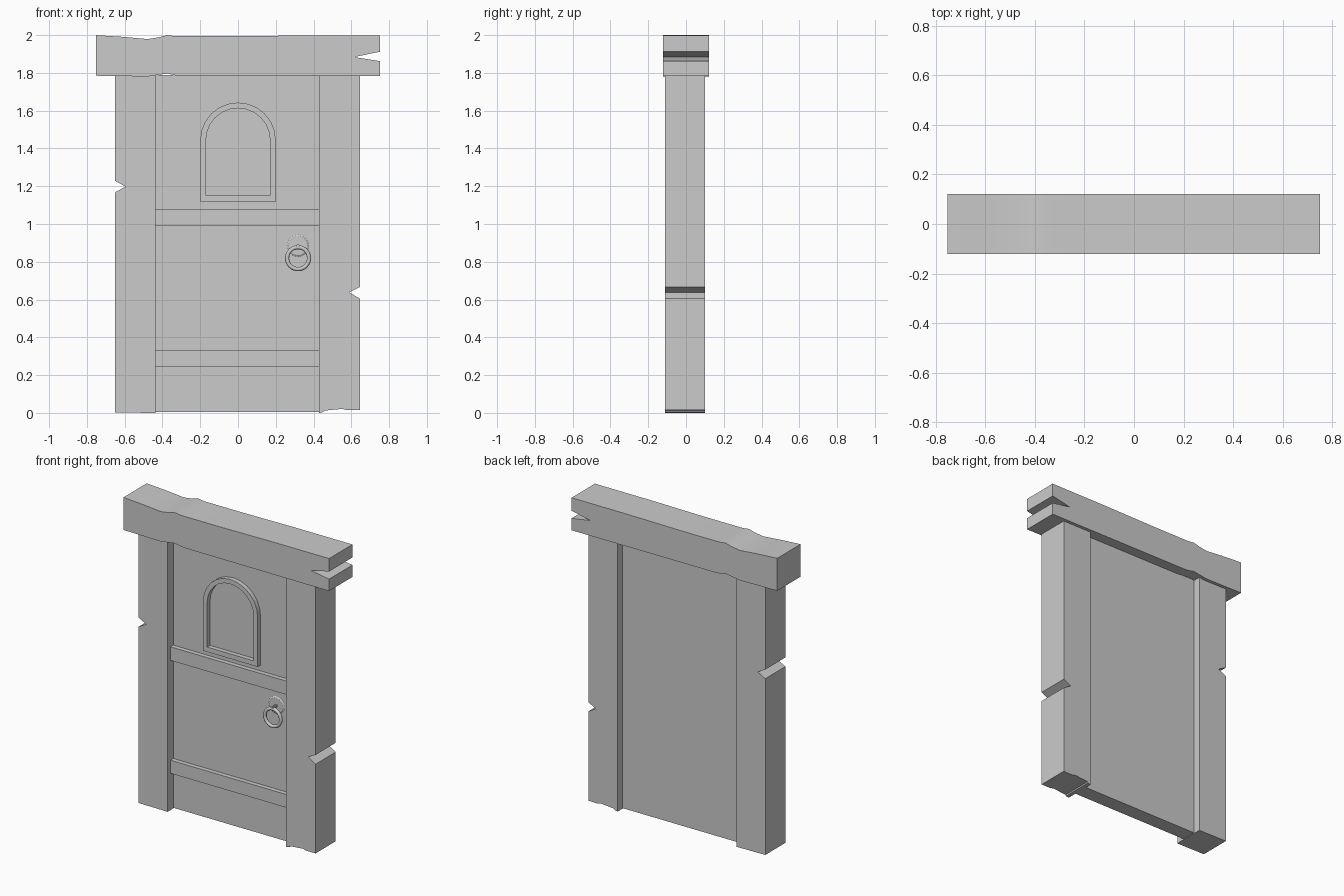
import bpy, bmesh, math

if "Cube" in bpy.data.objects:
    bpy.data.objects.remove(bpy.data.objects["Cube"])


def finish(name, bm, smooth=True):
    bmesh.ops.recalc_face_normals(bm, faces=bm.faces)
    mesh = bpy.data.meshes.new(name)
    bm.to_mesh(mesh)
    bm.free()
    ob = bpy.data.objects.new(name, mesh)
    bpy.context.collection.objects.link(ob)
    if smooth:
        bpy.ops.object.select_all(action='DESELECT')
        ob.select_set(True)
        bpy.context.view_layer.objects.active = ob
        bpy.ops.object.shade_smooth_by_angle(angle=math.radians(30))
    return ob


def prism(name, outline, y0, y1, smooth=True):
    """Extrude an x-z outline from y0 to y1."""
    bm = bmesh.new()
    front = [bm.verts.new((x, y0, z)) for x, z in outline]
    back = [bm.verts.new((x, y1, z)) for x, z in outline]
    n = len(outline)
    bm.faces.new(front)
    bm.faces.new(back[::-1])
    for i in range(n):
        j = (i + 1) % n
        bm.faces.new((front[i], back[i], back[j], front[j]))
    return finish(name, bm, smooth)


def slab(name, x0, x1, z0, z1, y0, y1):
    return prism(name, [(x0, z0), (x1, z0), (x1, z1), (x0, z1)], y0, y1, False)


def arch(r, bottom, spring=1.443, steps=12):
    pts = [(-r, bottom), (r, bottom)]
    for i in range(steps + 1):
        a = math.pi * i / steps
        pts.append((r * math.cos(a), spring + r * math.sin(a)))
    return pts


# Worn beam across the top, split at its right end
prism("lintel", [
    (-0.753, 2.0), (-0.60, 1.99), (-0.48, 1.979), (-0.42, 1.988), (-0.375, 2.0),
    (-0.33, 1.994), (-0.05, 1.994), (0.35, 1.998), (0.752, 1.998),
    (0.752, 1.912), (0.615, 1.884), (0.752, 1.862),
    (0.752, 1.783), (-0.29, 1.785), (-0.33, 1.787), (-0.375, 1.797),
    (-0.48, 1.781), (-0.753, 1.785)], -0.122, 0.122)

# Posts with a chipped notch in each outer edge
prism("left_post", [
    (-0.65, 0.002), (-0.438, 0.0), (-0.438, 1.79), (-0.65, 1.79),
    (-0.65, 1.228), (-0.595, 1.198), (-0.65, 1.168)], -0.11, 0.10)
prism("right_post", [
    (0.43, 0.0), (0.452, 0.004), (0.455, 0.012), (0.55, 0.021), (0.58, 0.014),
    (0.645, 0.015), (0.645, 0.605), (0.59, 0.638), (0.645, 0.666),
    (0.645, 1.79), (0.43, 1.79)], -0.11, 0.10)

# Door panel and its two cross bands
slab("door_panel", -0.445, 0.44, 0.004, 1.79, -0.05, 0.05)
for name, z0, z1 in (("upper_band", 0.99, 1.08), ("lower_band", 0.243, 0.33)):
    slab(name, -0.44, 0.435, z0, z1, -0.08, -0.045)

# Arched window frame, raised from the panel
bm = bmesh.new()
loops = [[bm.verts.new((x, y, z)) for x, z in arch(r, b)]
         for r, b, y in ((0.2, 1.118, -0.045), (0.2, 1.118, -0.08),
                         (0.17, 1.15, -0.08), (0.17, 1.15, -0.045))]
n = len(loops[0])
for k in range(4):
    a, b = loops[k], loops[(k + 1) % 4]
    for i in range(n):
        j = (i + 1) % n
        bm.faces.new((a[i], a[j], b[j], b[i]))
finish("window_frame", bm)


def disc(name, r0, r1, y0, y1, z, sides):
    bpy.ops.mesh.primitive_cone_add(
        vertices=sides, radius1=r0, radius2=r1, depth=abs(y1 - y0),
        location=(0.318, (y0 + y1) / 2, z), rotation=(math.pi / 2, 0, 0))
    ob = bpy.context.object
    ob.name = name
    bpy.ops.object.shade_smooth_by_angle(angle=math.radians(30))


# Ring handle hanging from a stub on a thin plate
disc("handle_plate", 0.06, 0.05, -0.049, -0.056, 0.885, 24)
disc("handle_stub", 0.009, 0.009, -0.05, -0.10, 0.884, 10)
bpy.ops.mesh.primitive_torus_add(
    major_segments=32, minor_segments=10, major_radius=0.058, minor_radius=0.011,
    location=(0.318, -0.09, 0.819), rotation=(math.pi / 2, 0, 0))
bpy.context.object.name = "handle_ring"
bpy.ops.object.shade_smooth_by_angle(angle=math.radians(40))
